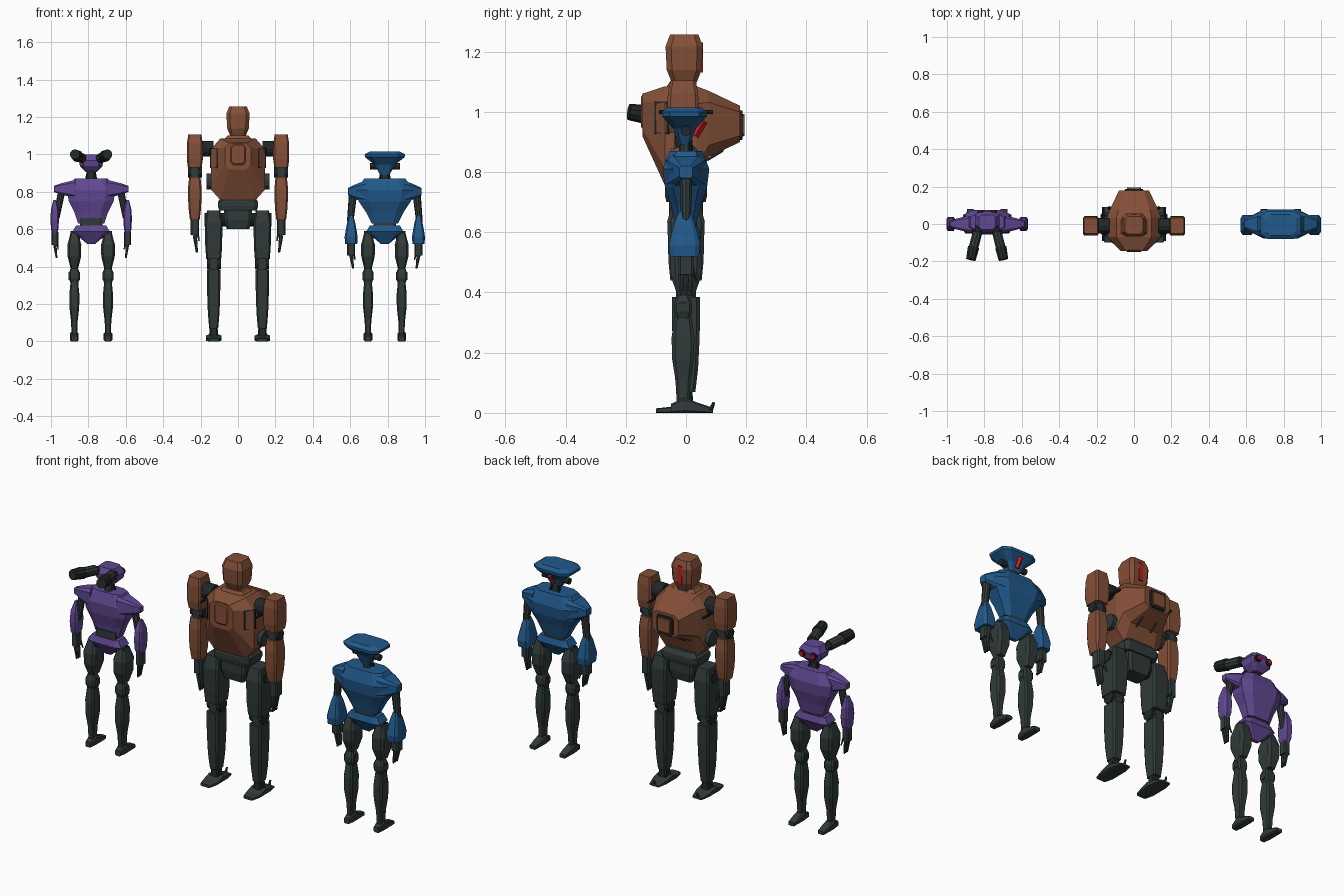
import bpy, bmesh
from mathutils import Vector

cube = bpy.data.objects.get("Cube")
if cube:
    bpy.data.objects.remove(cube, do_unlink=True)


def material(name, *color):
    mat = bpy.data.materials.new(name)
    mat.use_nodes = True
    mat.diffuse_color = (*color, 1)
    shader = mat.node_tree.nodes["Principled BSDF"]
    shader.inputs["Base Color"].default_value = (*color, 1)
    shader.inputs["Roughness"].default_value = .8
    return mat


rust = material("rust brown", .23, .08, .04)
blue = material("steel blue", .015, .1, .26)
purple = material("dusty purple", .12, .065, .29)
dark = material("dark grey", .03, .042, .042)
black = material("joint black", .015, .02, .02)
red = material("signal red", .6, .01, .01)

origin = 0  # sideways position of the robot being built


def finish(name, data, mat, pair):
    obj = bpy.data.objects.new(name, data)
    bpy.context.collection.objects.link(obj)
    obj.location.x = origin
    data.materials.append(mat)
    if pair:
        mirror = obj.modifiers.new("Mirror", "MIRROR")
        mirror.use_mirror_merge = False


def mesh_part(name, bm, mat, pair):
    bmesh.ops.recalc_face_normals(bm, faces=bm.faces)
    data = bpy.data.meshes.new(name)
    bm.to_mesh(data)
    bm.free()
    finish(name, data, mat, pair)


def loft(name, mat, rows, axis="z", at=0, cut=.3, pair=False):
    """Skin chamfered sections: position, half width, half depth, depth centre."""
    bm = bmesh.new()
    k = 1 - cut
    outline = [(1, -k), (1, k), (k, 1), (-k, 1), (-1, k), (-1, -k), (-k, -1), (k, -1)]
    loops = []
    for t, width, depth, middle in rows:
        loop = []
        for u, v in outline:
            a, b = at + u * width, middle + v * depth
            spot = {"x": (t, a, b), "y": (a, t, b), "z": (a, b, t)}[axis]
            loop.append(bm.verts.new(spot))
        loops.append(loop)
    for low, high in zip(loops, loops[1:]):
        for i, vert in enumerate(low):
            bm.faces.new((low[i - 1], vert, high[i], high[i - 1]))
    bm.faces.new(loops[0])
    bm.faces.new(loops[-1])
    mesh_part(name, bm, mat, pair)


def limb(name, mat, span, widths, depth=1, at=(0, 0), **options):
    """Loft with evenly spaced sections of a constant depth to width ratio."""
    start, end = span
    step = (end - start) / (len(widths) - 1)
    rows = [(start + i * step, w, w * depth, at[1]) for i, w in enumerate(widths)]
    loft(name, mat, rows, at=at[0], **options)


def rod(name, mat, start, end, radius, taper=1, pair=False, sides=10):
    bm = bmesh.new()
    start, end = Vector(start), Vector(end)
    way = end - start
    bmesh.ops.create_cone(bm, cap_ends=True, segments=sides, radius1=radius,
                          radius2=radius * taper, depth=way.length)
    turn = way.to_track_quat("Z", "Y")
    for v in bm.verts:
        v.co = turn @ v.co + (start + end) / 2
    mesh_part(name, bm, mat, pair)


def axle(name, mat, inner, outer, y, z, radius):
    """Mirrored sideways disc or joint pin."""
    rod(name, mat, (inner, y, z), (outer, y, z), radius, pair=True, sides=12)


def tube(name, mat, points, radius, closed=False, pair=False):
    data = bpy.data.curves.new(name, "CURVE")
    data.dimensions = "3D"
    data.bevel_depth = radius
    data.bevel_resolution = 1
    line = data.splines.new("POLY")
    line.points.add(len(points) - 1)
    for point, co in zip(line.points, points):
        point.co = (*co, 1)
    line.use_cyclic_u = closed
    finish(name, data, mat, pair)


def hands(x, top, length, size):
    """Palm, three fingers and a thumb on each side."""
    middle, tip = top - length / 2, top - length
    limb("palms", dark, (middle, top), (size, size), depth=1.2, at=(x, 0), pair=True)
    for y in (-size, 0, size):
        rod("fingers", dark, (x, y * .8, middle), (x - size / 2, y * .7, tip),
            size / 2, taper=.5, pair=True, sides=6)
    rod("thumbs", dark, (x - size / 2, size, top - length / 3), (x - size, size * 1.6, tip + length / 3),
        size / 3, taper=.5, pair=True, sides=6)


def feet(x, span, widths, heights):
    """Shoes whose soles lie flat on the floor."""
    start, end = span
    step = (end - start) / (len(widths) - 1)
    rows = [(start + i * step, w, h / 2, h / 2) for i, (w, h) in enumerate(zip(widths, heights))]
    loft("feet", dark, rows, axis="y", at=x, pair=True)


def slim_body(mat, torso, lean):
    """Torso, pelvis, neck and legs shared by the two slim robots."""
    knee, leg = .35, .09
    limb("torso", mat, (.63, .87), torso, depth=.5, at=(0, lean), cut=.4)
    limb("waist", dark, (.6, .66), (.06, .06), depth=.6)
    limb("pelvis", mat, (.52, .62), (.02, .06, .1, .08), depth=.5)
    axle("hip_joints", black, .06, .11, 0, .56, .03)
    limb("thighs", dark, (.39, .58), (.02, .036, .037, .02), depth=1.4, at=(leg, 0), pair=True)
    limb("knees", dark, (knee - .04, knee + .04), (.02, .03, .03, .02), at=(leg, -.01), pair=True)
    axle("knee_discs", black, leg - .03, leg + .03, -.01, knee, .022)
    limb("calves", dark, (.04, .32), (.015, .018, .026, .027, .02), depth=1.4, at=(leg, -.01), pair=True)
    feet(leg, (-.05, .08), (.016, .023, .022, .018), (.03, .05, .035, .02))
    rod("neck", dark, (0, 0, .84), (0, 0, .92), .025, taper=.8)
    rod("neck_cables", black, (.03, .02, .85), (.015, .01, .92), .006, pair=True)


# Heavy robot: torso and chest
loft("torso", rust, [(-.145, .07, .07, .99), (-.07, .145, .165, .92), (.035, .145, .165, .92),
                     (.075, .13, .11, .96), (.18, .08, .06, .96)], axis="y", cut=.35)
limb("back_plate", rust, (-.15, -.14), (.035, .045), depth=1.4, at=(0, 1), axis="y")
limb("chest_frame", black, (.17, .188), (.052, .048), at=(0, .956), axis="y", cut=.2)
limb("chest_panel", rust, (.18, .195), (.04, .036), at=(0, .956), axis="y", cut=.2)
handle = [(.07, .84), (.12, .87), (.13, .9)]
for x in (-.045, .045):
    tube("belly_handle", black, [(x, y, z) for y, z in handle], .005)
rod("handle_grip", black, (-.045, .13, .9), (.045, .13, .9), .005)
tube("side_frames", black, [(x, y, z) for x, y, z in
                            ((.145, -.06, .93), (.145, -.06, 1.03), (.11, -.1, 1.03), (.11, -.1, .93))],
     .006, closed=True, pair=True)
rod("shoulder_rails", black, (.165, -.09, 1), (.165, .09, 1), .007, pair=True)
axle("side_discs", dark, .12, .168, 0, .855, .042)

# Heavy robot: head
limb("collar", rust, (1.07, 1.1), (.085, .055), depth=.7, at=(0, -.015))
limb("neck", dark, (1.09, 1.12), (.035, .035))
limb("head", rust, (1.1, 1.257), (.042, .058, .06, .062, .047), at=(0, -.006))
limb("visor_stripe", red, (1.13, 1.23), (.012, .012), depth=.3, at=(0, .053), cut=.1)

# Heavy robot: arms
arm = (.231, -.01)
axle("shoulder_joints", black, .13, .2, -.01, 1.03, .042)
limb("upper_arms", rust, (.93, 1.105), (.037, .043, .043, .042, .035), depth=1.2, at=arm, cut=.2, pair=True)
limb("elbows", dark, (.86, .94), (.028, .028), at=arm, pair=True)
axle("elbow_discs", black, .193, .267, -.01, .905, .028)
limb("forearms", rust, (.65, .88), (.026, .033, .036, .036, .03), depth=1.3, at=arm, cut=.25, pair=True)
hands(.231, .66, .185, .023)

# Heavy robot: hips and legs
leg = (.13, 0)
limb("hip_block", dark, (.6, .7), (.06, .075, .075), depth=.75, cut=.2)
limb("hip_belt", dark, (.7, .77), (.1, .108, .108, .085), depth=.65, cut=.2)
axle("hip_axles", black, .05, .18, 0, .65, .035)
limb("thighs", dark, (.44, .7), (.04, .045, .046, .048, .035), depth=1.3, at=leg, cut=.2, pair=True)
axle("knees", black, .09, .167, 0, .42, .034)
limb("knee_links", dark, (.37, .46), (.028, .028), depth=1.2, at=leg, pair=True)
limb("shins", dark, (.07, .385), (.024, .031, .034, .036, .036), depth=1.3, at=leg, cut=.25, pair=True)
limb("ankles", black, (.02, .08), (.026, .02), at=leg, pair=True)
feet(leg[0], (-.1, .09), (.028, .04, .042, .04, .028), (.015, .02, .036, .024, .01))
rod("heel_hooks", dark, (.132, .08, .005), (.132, .093, .035), .008, taper=.6, pair=True)

# Blue robot
origin = .785
slim_body(blue, torso=(.07, .1, .14, .155, .11), lean=0)
limb("shoulders", blue, (.1, .196), (.065, .055, .04, .022), depth=.9, at=(0, .8), axis="x", pair=True)
rod("upper_arms", dark, (.17, 0, .79), (.185, 0, .64), .022, taper=.8, pair=True)
limb("forearms", blue, (.52, .67), (.032, .035, .029, .022, .012), depth=1.5, at=(.18, -.005), pair=True)
hands(.18, .53, .14, .021)
loft("head", blue, [(z, width, width * .7, -.005) for z, width in
                    ((.89, .025), (.945, .055), (.985, .106), (1, .108), (1.015, .08))], cut=.35)
rod("eye_slit", red, (0, .03, .92), (0, .06, .97), .013, sides=4)
axle("ear_knobs", black, .03, .08, 0, .937, .017)

# Purple robot
origin = -.785
slim_body(purple, torso=(.07, .09, .12, .13, .09), lean=.01)
limb("shoulders", purple, (.08, .2), (.05, .04, .03, .016), at=(0, .815), axis="x", pair=True)
rod("upper_arms", dark, (.155, 0, .82), (.185, 0, .66), .02, taper=.8, pair=True)
limb("forearms", purple, (.55, .757), (.007, .02, .023, .02, .007), depth=1.6, at=(.195, 0), pair=True)
hands(.194, .585, .14, .018)
limb("head", purple, (.905, 1), (.028, .06, .066, .045), depth=.85, at=(0, .01), cut=.35)
eye = Vector((.034, .04, .957))
for name, mat, reach, radius in (("eye_rims", black, .03, .019), ("eyes", red, .035, .013)):
    rod(name, mat, eye, eye + Vector((0, reach, 0)), radius, pair=True)

# Purple robot: swept-back antenna barrels
rod("antenna_mounts", black, (.035, .01, .965), (.055, -.06, .98), .022, pair=True)
rod("antenna_barrels", dark, (.052, -.045, .98), (.075, -.135, .99), .027, pair=True)
rod("antenna_tips", black, (.073, -.125, .99), (.087, -.19, 1), .032, taper=.85, pair=True)
